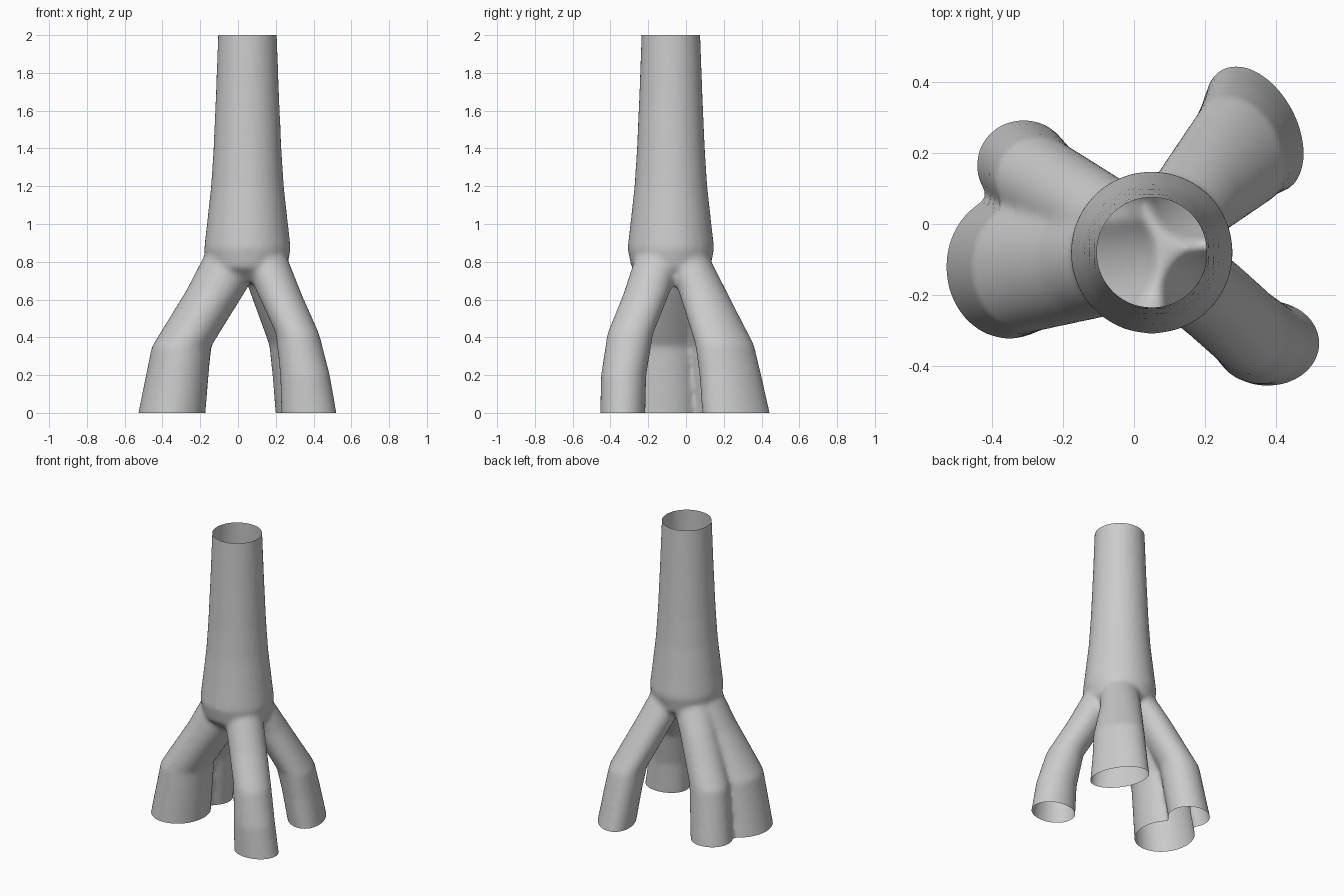
import bpy, bmesh
from math import cos, sin, radians, pi
from mathutils import Vector

SIDES = 32
bm = bmesh.new()


def loft(rings, angle=0):
    """Closed solid through horizontal ellipses: (z, cx, cy, rx, ry)."""
    a = radians(angle)
    loops = []
    for z, cx, cy, rx, ry in rings:
        loop = []
        for i in range(SIDES):
            t = 2 * pi * i / SIDES
            x, y = rx * cos(t), ry * sin(t)
            loop.append(bm.verts.new((cx + x * cos(a) - y * sin(a),
                                      cy + x * sin(a) + y * cos(a), z)))
        loops.append(loop)
    for lo, hi in zip(loops, loops[1:]):
        for i in range(SIDES):
            j = (i + 1) % SIDES
            bm.faces.new((lo[i], lo[j], hi[j], hi[i]))
    bm.faces.new(loops[0][::-1])
    bm.faces.new(loops[-1])


# Tapering trunk
loft([(z, 0.05, -0.08, r, r) for z, r in
      [(0.69, 0.12), (0.77, 0.21), (0.87, 0.23), (1.0, 0.215), (1.2, 0.193),
       (1.4, 0.18), (1.7, 0.167), (2.0, 0.156), (2.1, 0.153)]])

# Front right leg
loft([(-0.1, 0.39, -0.34, 0.15, 0.12), (0.0, 0.375, -0.335, 0.147, 0.12),
      (0.2, 0.355, -0.33, 0.132, 0.12), (0.42, 0.315, -0.295, 0.115, 0.122),
      (0.63, 0.22, -0.21, 0.117, 0.122), (0.85, 0.13, -0.14, 0.12, 0.12),
      (1.0, 0.08, -0.1, 0.1, 0.1)])

# Back right leg, an oval turned across its own direction
loft([(-0.1, 0.35, 0.28, 0.2, 0.122), (0.0, 0.338, 0.265, 0.193, 0.12),
      (0.2, 0.315, 0.235, 0.175, 0.118), (0.36, 0.295, 0.205, 0.165, 0.118),
      (0.65, 0.18, 0.085, 0.13, 0.118), (0.85, 0.11, -0.01, 0.12, 0.12),
      (1.0, 0.07, -0.05, 0.1, 0.1)], -62)

# Back left leg
loft([(-0.1, -0.32, 0.17, 0.135, 0.13), (0.0, -0.31, 0.165, 0.132, 0.128),
      (0.35, -0.265, 0.125, 0.125, 0.122), (0.65, -0.12, 0.04, 0.118, 0.118),
      (0.85, -0.01, -0.03, 0.13, 0.12), (1.0, 0.03, -0.06, 0.1, 0.1)])

# Front left leg, the widest
loft([(-0.1, -0.36, -0.12, 0.185, 0.205), (0.0, -0.35, -0.12, 0.178, 0.203),
      (0.35, -0.3, -0.12, 0.157, 0.185), (0.65, -0.115, -0.1, 0.158, 0.165),
      (0.85, -0.01, -0.09, 0.16, 0.15), (1.0, 0.03, -0.08, 0.12, 0.12)])

mesh = bpy.data.meshes.new("stem_roots")
bm.to_mesh(mesh)
bm.free()
obj = bpy.data.objects.new("stem_with_roots", mesh)
bpy.context.collection.objects.link(obj)

# Fuse the solids and soften the joins
rem = obj.modifiers.new("fuse", 'REMESH')
rem.mode = 'VOXEL'
rem.voxel_size = 0.014
sm = obj.modifiers.new("soften", 'SMOOTH')
sm.factor = 0.5
sm.iterations = 12
dg = bpy.context.evaluated_depsgraph_get()
fused = bpy.data.meshes.new_from_object(obj.evaluated_get(dg))
obj.modifiers.clear()

# Slice off both ends so the tubes are open
bm = bmesh.new()
bm.from_mesh(fused)
for z, n in ((0.0, -1), (2.0, 1)):
    bmesh.ops.bisect_plane(bm, geom=bm.verts[:] + bm.edges[:] + bm.faces[:],
                           plane_co=Vector((0, 0, z)), plane_no=Vector((0, 0, n)),
                           clear_outer=True)
bm.to_mesh(fused)
bm.free()
obj.data = fused
fused.shade_smooth()
